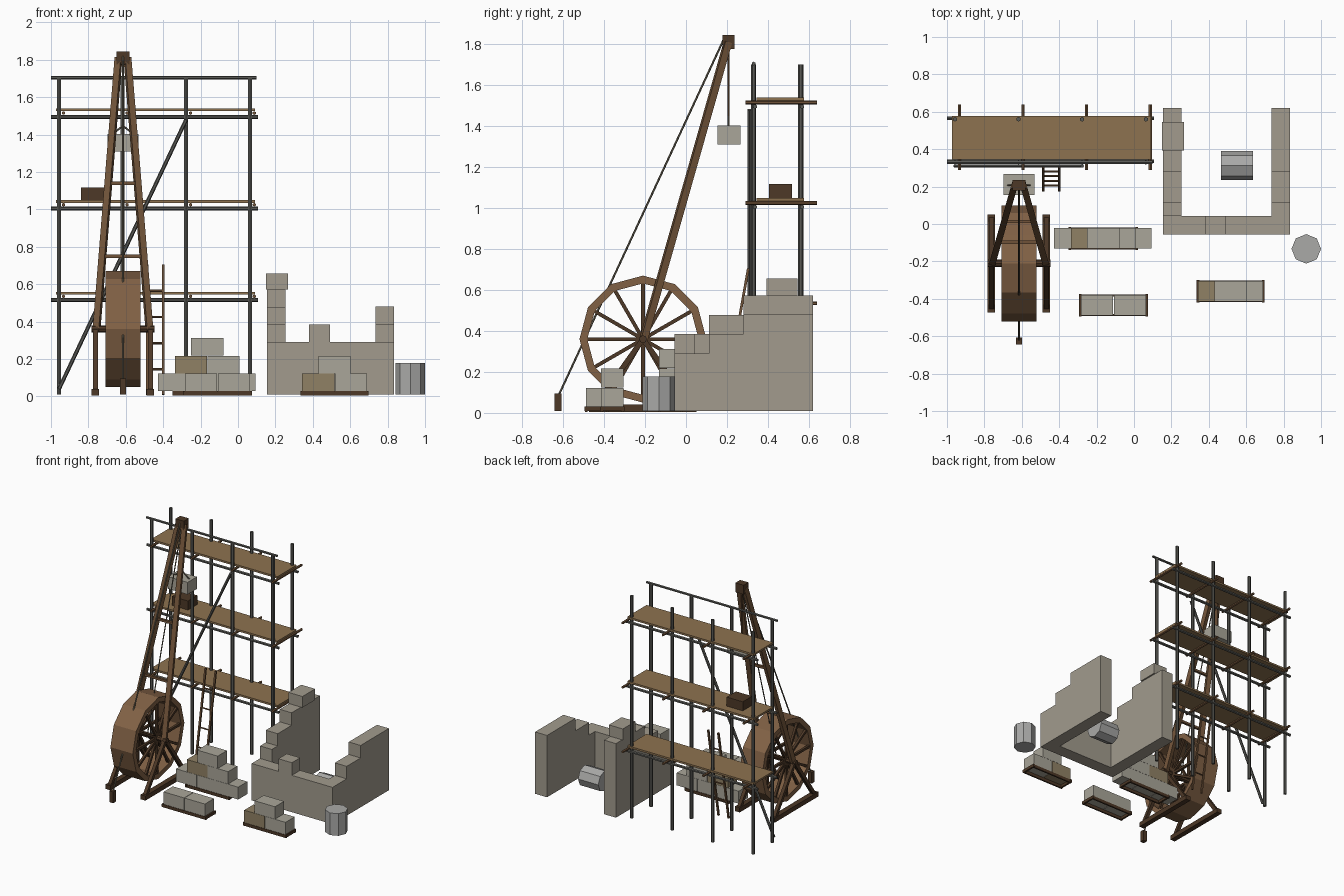
import bpy, bmesh
from math import pi, cos, sin, sqrt
from mathutils import Vector, Matrix

if "Cube" in bpy.data.objects:
    bpy.data.objects.remove(bpy.data.objects["Cube"])


def mat(name, c):
    m = bpy.data.materials.new(name)
    m.diffuse_color = (*c, 1)
    m.use_nodes = True
    m.node_tree.nodes["Principled BSDF"].inputs["Base Color"].default_value = m.diffuse_color
    return m


STONE = mat("stone", (0.36, 0.33, 0.27))
PALE = mat("pale_stone", (0.40, 0.38, 0.32))
TAN = mat("tan_stone", (0.28, 0.22, 0.13))
DRUM = mat("grey_stone", (0.40, 0.40, 0.39))
PLANK = mat("plank", (0.27, 0.17, 0.08))
WHEEL = mat("wheel_wood", (0.22, 0.12, 0.06))
WOOD = mat("wood", (0.16, 0.085, 0.04))
DARK = mat("dark_wood", (0.075, 0.04, 0.02))
POLE = mat("pole", (0.10, 0.10, 0.09))
ROPE = mat("rope", (0.16, 0.14, 0.10))


def finish(name, bm, m):
    bmesh.ops.recalc_face_normals(bm, faces=bm.faces)
    me = bpy.data.meshes.new(name)
    bm.to_mesh(me)
    bm.free()
    me.materials.append(m)
    ob = bpy.data.objects.new(name, me)
    bpy.context.collection.objects.link(ob)
    return ob


def box(name, x0, x1, y0, y1, z0, z1, m):
    bm = bmesh.new()
    bmesh.ops.create_cube(bm, size=1)
    bmesh.ops.scale(bm, vec=(x1 - x0, y1 - y0, z1 - z0), verts=bm.verts)
    bmesh.ops.translate(bm, vec=((x0 + x1) / 2, (y0 + y1) / 2, (z0 + z1) / 2), verts=bm.verts)
    return finish(name, bm, m)


def rod(name, a, b, r, m, n=6, turn=0.0):
    a, b = Vector(a), Vector(b)
    d = b - a
    bm = bmesh.new()
    mx = (Matrix.Translation((a + b) / 2) @ d.to_track_quat('Z', 'Y').to_matrix().to_4x4()
          @ Matrix.Rotation(turn, 4, 'Z'))
    bmesh.ops.create_cone(bm, cap_ends=True, segments=n, radius1=r, radius2=r, depth=d.length, matrix=mx)
    return finish(name, bm, m)


def beam(name, a, b, w, m):
    return rod(name, a, b, w / sqrt(2), m, 4, pi / 4)


# Scaffold: posts, ledgers, putlogs, decks
FY, BY = 0.33, 0.56
for x in (-0.957, -0.617, -0.277, 0.063):
    for y in (FY, BY):
        rod("scaffold_post", (x, y, 0.01), (x, y, 1.70), 0.0125, POLE)
for z in (0.515, 1.005, 1.495):
    for y in (FY, BY):
        rod("scaffold_ledger", (-1.0, y + 0.006, z), (0.108, y + 0.006, z), 0.011, POLE)
    for x in (-0.933, -0.593, -0.253, 0.087):
        rod("scaffold_putlog", (x, 0.29, z + 0.02), (x, 0.64, z + 0.02), 0.0095, WOOD)
    box("scaffold_deck", -0.973, 0.09, 0.345, 0.577, z + 0.03, z + 0.044, PLANK)
rod("guard_rail", (-1.0, FY, 1.705), (0.1, FY, 1.705), 0.0095, POLE)
rod("diagonal_brace", (-0.957, 0.31, 0.04), (-0.277, 0.31, 1.48), 0.0105, POLE)
box("tool_box", -0.84, -0.705, 0.406, 0.518, 1.049, 1.118, DARK)

# Ladder
for x in (-0.485, -0.4):
    beam("ladder_rail", (x, 0.18, 0.01), (x, 0.304, 0.705), 0.013, WOOD)
for z in (0.145, 0.285, 0.425, 0.565):
    y = 0.18 + 0.178 * z
    rod("ladder_rung", (-0.485, y, z), (-0.4, y, z), 0.006, WOOD)

# Treadwheel: twelve-sided drum rim, two sets of spokes
CX, CY, CZ = -0.615, -0.21, 0.36
bm = bmesh.new()
loops = []
for k in range(12):
    a = k * pi / 6
    loops.append([bm.verts.new((CX + dx, CY + r * cos(a), CZ + r * sin(a)))
                  for dx, r in ((-0.094, 0.31), (0.094, 0.31), (0.094, 0.272), (-0.094, 0.272))])
for k in range(12):
    p, q = loops[k], loops[(k + 1) % 12]
    for i in range(4):
        j = (i + 1) % 4
        bm.faces.new((p[i], p[j], q[j], q[i]))
finish("treadwheel_rim", bm, WHEEL)
for s in (-1, 1):
    for k in range(12):
        a = k * pi / 6
        beam("wheel_spoke", (CX + s * 0.08, CY, CZ),
             (CX + s * 0.08, CY + 0.285 * cos(a), CZ + 0.285 * sin(a)), 0.018, DARK)
rod("wheel_axle", (CX - 0.168, CY, CZ), (CX + 0.168, CY, CZ), 0.019, DARK, 8)

# Crane: side frames, leaning mast legs, head block
HY, HZ = 0.205, 1.81
for s in (-1, 1):
    x = CX + s * 0.147
    box("frame_sill", x - 0.02, x + 0.02, -0.473, 0.052, 0.005, 0.04, DARK)
    for e in (-1, 1):
        beam("frame_leg", (x, CY + e * 0.235, 0.03), (x, CY, CZ), 0.026, DARK)
    beam("mast_leg", (CX + s * 0.142, CY, CZ - 0.01), (CX + s * 0.024, HY, HZ), 0.034, WOOD)
for z, w in ((1.14, 0.09), (0.75, 0.115)):
    y = CY + (z - CZ) * (HY - CY) / (HZ - CZ)
    beam("mast_crossbar", (CX - w, y, z), (CX + w, y, z), 0.018, WOOD)
box("mast_head", CX - 0.035, CX + 0.035, 0.178, 0.236, 1.775, 1.845, DARK)

# Ropes, anchor stake and hanging stone
rod("hoist_rope", (CX, 0.208, 1.78), (CX, 0.208, 1.445), 0.005, WOOD)
rod("winding_rope", (CX, 0.2, 1.78), (CX, CY, CZ), 0.004, ROPE)
rod("guy_rope", (CX, 0.185, 1.825), (CX, -0.622, 0.085), 0.005, ROPE)
box("anchor_stake", CX - 0.016, CX + 0.016, -0.643, -0.608, 0.01, 0.095, DARK)
for s in (-1, 1):
    rod("sling", (CX, 0.208, 1.447), (CX + s * 0.06, 0.208, 1.4), 0.005, ROPE)
box("hanging_stone", CX - 0.083, CX + 0.083, 0.154, 0.266, 1.31, 1.402, PALE)

# Unfinished wall: front run, stepped side wings, loose blocks
box("front_wall", 0.155, 0.835, -0.057, 0.043, 0.01, 0.29, STONE)
for x0, tops in ((0.155, (0.385, 0.478, 0.573)), (0.735, (0.29, 0.385, 0.48))):
    for (y0, y1), z in zip(((0.043, 0.113), (0.113, 0.28), (0.28, 0.62)), tops):
        box("side_wall", x0, x0 + 0.1, y0, y1, 0.01, z, STONE)
box("front_wall_block", 0.38, 0.493, -0.057, 0.043, 0.29, 0.386, STONE)
box("loose_top_block", 0.15, 0.267, 0.393, 0.545, 0.573, 0.657, STONE)

# Column drums
rod("standing_drum", (0.921, -0.133, 0.01), (0.921, -0.133, 0.178), 0.079, DRUM, 8)
rod("fallen_drum", (0.465, 0.312, 0.088), (0.635, 0.312, 0.088), 0.078, DRUM, 8)


# Stone stacks on pallets; each course is (start x, count, index of tan stone)
def stack(x0, x1, y0, y1, courses):
    for y in (y0, y1 - 0.012):
        box("pallet_runner", x0, x1, y, y + 0.012, 0.005, 0.028, DARK)
    for x in (x0, x1 - 0.014):
        box("pallet_batten", x, x + 0.014, y0 - 0.003, y1 + 0.003, 0.008, 0.03, DARK)
    for row, (sx, n, tan) in enumerate(courses):
        z = 0.028 + row * 0.095
        for i in range(n):
            a = sx + i * 0.175
            box("stacked_stone", a, a + 0.172, y0 + 0.003, y1 - 0.003, z, z + 0.094,
                TAN if i == tan else PALE)


stack(-0.35, 0.022, -0.135, -0.018, ((-0.428, 3, -1), (-0.338, 2, 0), (-0.25, 1, -1)))
stack(-0.295, 0.075, -0.492, -0.376, ((-0.283, 2, -1),))
stack(0.335, 0.698, -0.418, -0.302, ((0.343, 2, 0), (0.43, 1, -1)))
